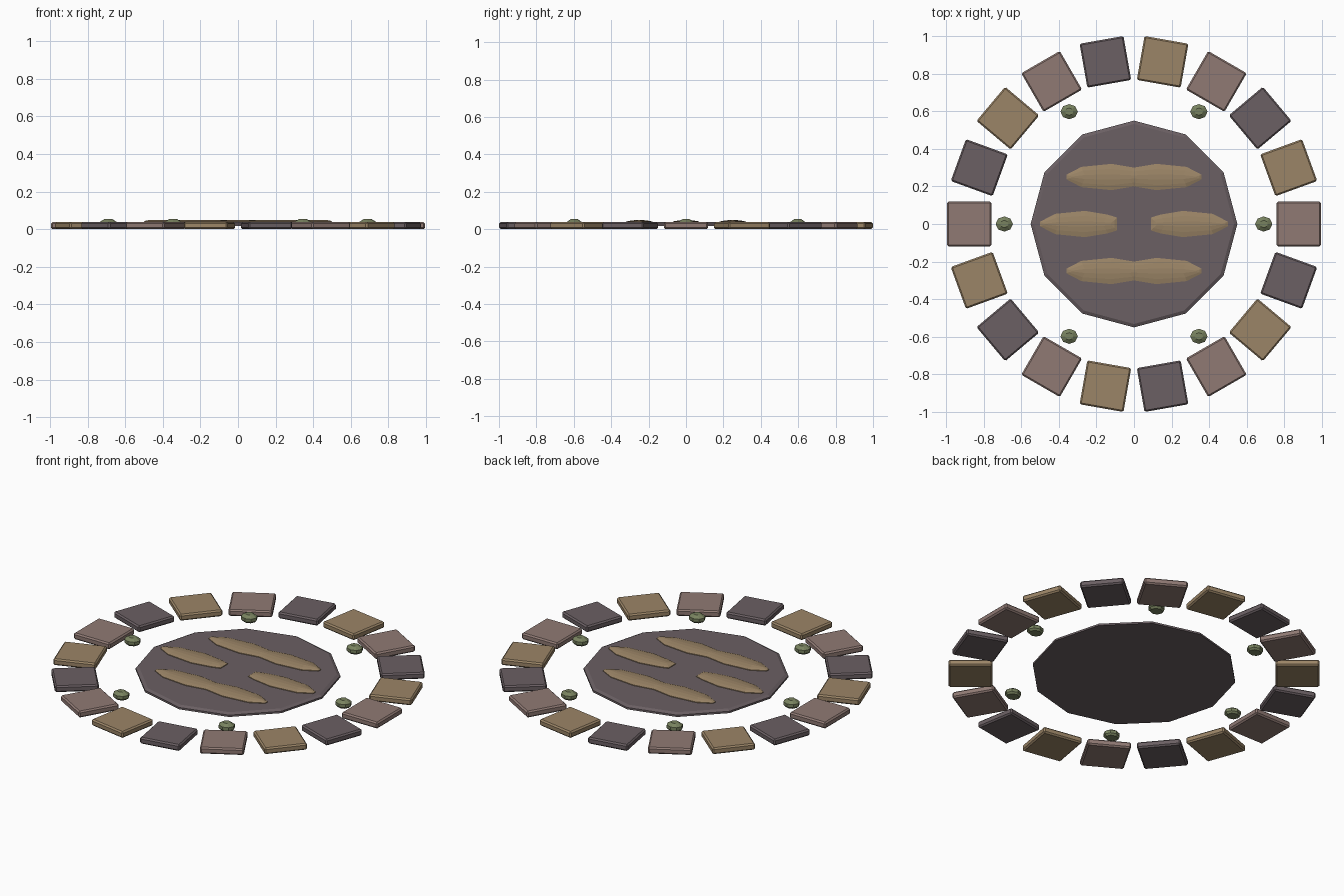
import bpy, bmesh
from math import cos, sin, pi, radians
from mathutils import Matrix

cube = bpy.data.objects.get("Cube")
if cube:
    bpy.data.objects.remove(cube, do_unlink=True)


def material(name, rgb):
    m = bpy.data.materials.new(name)
    m.use_nodes = True
    col = (*rgb, 1)
    m.diffuse_color = col
    m.node_tree.nodes["Principled BSDF"].inputs["Base Color"].default_value = col
    return m


rose = material("rose stone", (0.28, 0.195, 0.175))
tan = material("tan stone", (0.33, 0.235, 0.135))
dark = material("dark stone", (0.145, 0.115, 0.125))
moss = material("moss green", (0.19, 0.225, 0.115))


def add(name, bm, mat):
    bmesh.ops.recalc_face_normals(bm, faces=bm.faces)
    me = bpy.data.meshes.new(name)
    bm.to_mesh(me)
    bm.free()
    me.materials.append(mat)
    ob = bpy.data.objects.new(name, me)
    bpy.context.collection.objects.link(ob)
    return ob


def loft(rings):
    """Solid from stacked rings of equal length, capped at both ends."""
    bm = bmesh.new()
    loops = [[bm.verts.new(p) for p in ring] for ring in rings]
    n = len(loops[0])
    for a, b in zip(loops, loops[1:]):
        for i in range(n):
            j = (i + 1) % n
            bm.faces.new((a[i], a[j], b[j], b[i]))
    bm.faces.new(loops[0])
    bm.faces.new(loops[-1])
    return bm


def round_rings(sides, levels, squash=1.0):
    return [[(r * cos(2 * pi * i / sides), r * squash * sin(2 * pi * i / sides), z)
             for i in range(sides)] for r, z in levels]


# Outer ring of bevelled square paving stones
for i in range(18):
    bm = bmesh.new()
    bmesh.ops.create_cube(bm, size=1)
    bmesh.ops.scale(bm, vec=(0.237, 0.237, 0.038), verts=bm.verts)
    bmesh.ops.bevel(bm, geom=bm.edges[:], offset=0.008, segments=1, affect='EDGES')
    bmesh.ops.translate(bm, vec=(0.876, 0, 0.019), verts=bm.verts)
    bmesh.ops.rotate(bm, verts=bm.verts, matrix=Matrix.Rotation(radians(20 * i), 3, 'Z'))
    add(f"paving_stone_{i + 1}", bm, (rose, tan, dark)[i % 3])

# Twelve-sided centre slab with a chamfered rim
add("centre_slab", loft(round_rings(12, [(0.55, 0.017), (0.55, 0.028), (0.532, 0.037)])), dark)

# Small moss pebbles between slab and ring
for i in range(6):
    bm = loft(round_rings(8, [(0.036, 0.01), (0.046, 0.02), (0.046, 0.038), (0.022, 0.053)], 0.88))
    a = radians(60 * i)
    bmesh.ops.translate(bm, vec=(0.69 * cos(a), 0.69 * sin(a), 0), verts=bm.verts)
    add(f"moss_pebble_{i + 1}", bm, moss)

# Low leaf-shaped carvings: half-widths along the length, tip to blunt end
LEAF = [(0, 0.012), (0.08, 0.054), (0.24, 0.07), (0.36, 0.05), (0.41, 0.034)]


def leaf(name, tip, y, side):
    outline = LEAF + [(x, -w) for x, w in reversed(LEAF)]
    rings = [[(side * (tip - 0.2 - (x - 0.2) * sx), y + w * sy, z) for x, w in outline]
             for sx, sy, z in ((1, 1, 0.03), (1, 1, 0.041), (0.94, 0.62, 0.046), (0.85, 0.2, 0.049))]
    add(name, loft(rings), tan)


for side, label in ((1, "left"), (-1, "right")):
    leaf(f"carving_middle_{label}", 0.5, 0, side)
    leaf(f"carving_back_{label}", 0.36, 0.25, side)
    leaf(f"carving_front_{label}", 0.36, -0.25, side)
